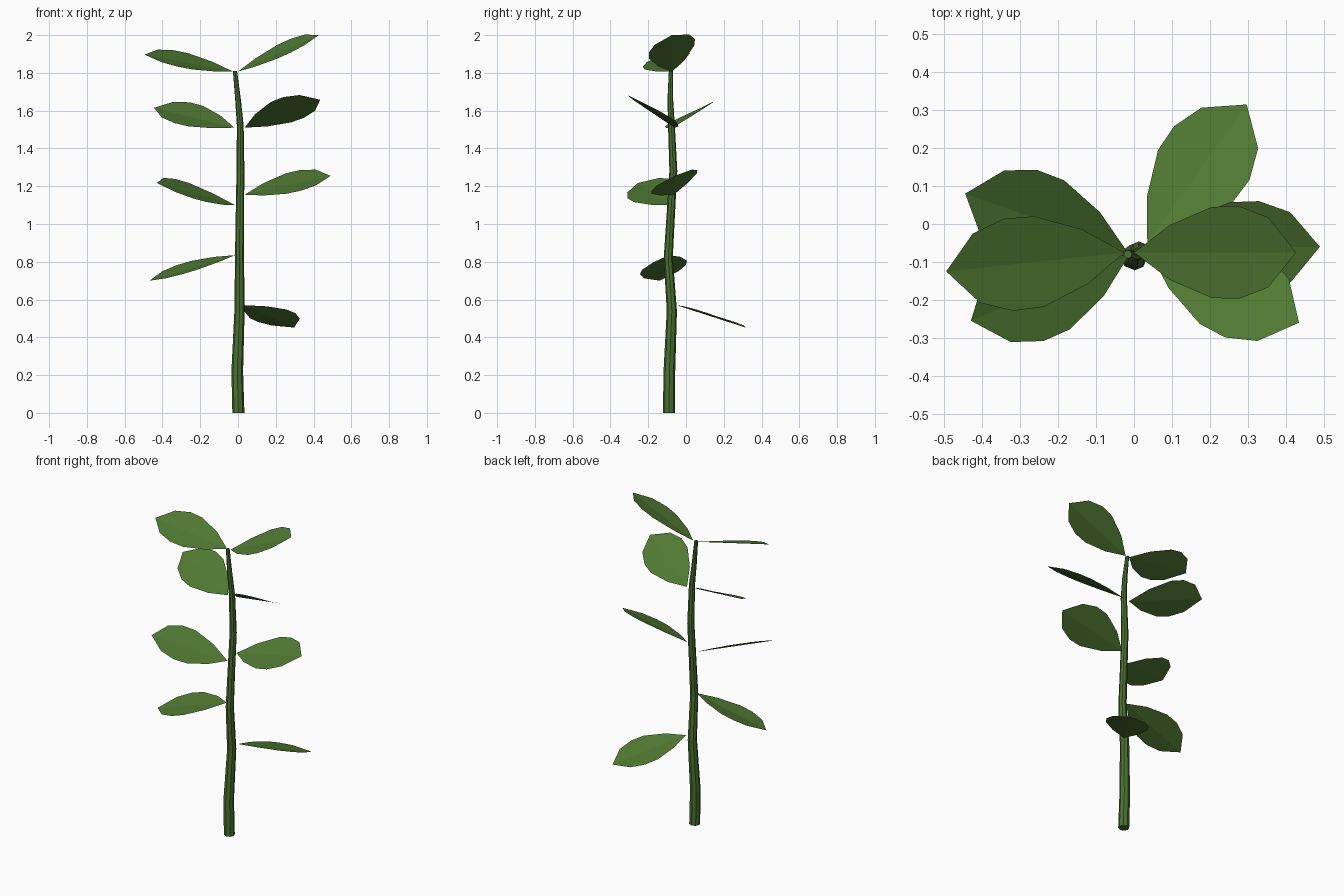
import bpy, math
from mathutils import Vector

if "Cube" in bpy.data.objects:
    bpy.data.objects.remove(bpy.data.objects["Cube"])


def material(name, rgb):
    m = bpy.data.materials.new(name)
    m.diffuse_color = (*rgb, 1)
    m.use_nodes = True
    m.node_tree.nodes["Principled BSDF"].inputs["Base Color"].default_value = m.diffuse_color
    return m


def add_mesh(name, verts, faces, mat):
    me = bpy.data.meshes.new(name)
    me.from_pydata(verts, [], faces)
    me.update()
    me.materials.append(mat)
    ob = bpy.data.objects.new(name, me)
    bpy.context.collection.objects.link(ob)
    return ob


stem_mat = material("stem_green", (0.07, 0.165, 0.03))
leaf_mat = material("leaf_green", (0.08, 0.19, 0.032))

# Stem: tapering, gently wandering tube; rings are (x, y, z, radius)
path = [(0.002, -0.09, 0, 0.032), (-0.004, -0.088, 0.22, 0.031),
        (0.008, -0.075, 0.54, 0.027), (0.008, -0.094, 0.82, 0.024),
        (0.010, -0.080, 1.06, 0.022), (0.013, -0.067, 1.28, 0.021),
        (0.012, -0.077, 1.52, 0.018), (0.0, -0.083, 1.66, 0.015),
        (-0.016, -0.08, 1.81, 0.011)]
SIDES = 8
verts, faces = [], []
for x, y, z, r in path:
    for k in range(SIDES):
        a = 2 * math.pi * k / SIDES
        verts.append((x + r * math.cos(a), y + r * math.sin(a), z))
for i in range(len(path) - 1):
    for k in range(SIDES):
        a, b = i * SIDES + k, i * SIDES + (k + 1) % SIDES
        faces.append((a, b, b + SIDES, a + SIDES))
faces.append(tuple(reversed(range(SIDES))))
faces.append(tuple(range(len(verts) - SIDES, len(verts))))
add_mesh("stem", verts, faces, stem_mat)

# Leaf outline: (fraction of length, half width)
OUTLINE = [(0.22, 0.072), (0.48, 0.12), (0.65, 0.122), (0.83, 0.092)]
FOLD = 0.09


# Leaf: two flat halves folded along the midrib; roll is the z slope toward +y
def leaf(name, base, tip, roll):
    base, tip = Vector(base), Vector(tip)
    axis = tip - base
    side = Vector((-axis.y, axis.x, 0)).normalized()
    if side.y < 0:
        side = -side
    pts = [base, tip]
    for s in (1, -1):
        for t, w in OUTLINE:
            pts.append(base + axis * t + side * (s * w)
                       + Vector((0, 0, w * (s * roll + FOLD))))
    halves = [(0, 1, 5, 4, 3, 2), (0, 6, 7, 8, 9, 1)]
    if axis.x < 0:
        halves = [tuple(reversed(h)) for h in halves]
    add_mesh(name, pts, halves, leaf_mat)


LEAVES = [
    ("leaf_right_low", (0.035, -0.05, 0.57), (0.297, 0.315, 0.452), -0.19),
    ("leaf_left_low", (-0.015, -0.09, 0.835), (-0.468, -0.14, 0.70), 0.2),
    ("leaf_left_mid", (-0.015, -0.085, 1.10), (-0.43, -0.255, 1.217), 0.42),
    ("leaf_right_mid", (0.035, -0.065, 1.155), (0.49, -0.06, 1.255), 0.45),
    ("leaf_left_high", (-0.02, -0.07, 1.51), (-0.445, 0.08, 1.615), 0.45),
    ("leaf_right_high", (0.035, -0.06, 1.51), (0.435, -0.26, 1.658), -0.45),
    ("leaf_left_top", (-0.025, -0.075, 1.807), (-0.495, -0.125, 1.897), 0.36),
    ("leaf_right_top", (0.0, -0.075, 1.807), (0.427, -0.075, 2.0), 0.3),
]
for args in LEAVES:
    leaf(*args)
